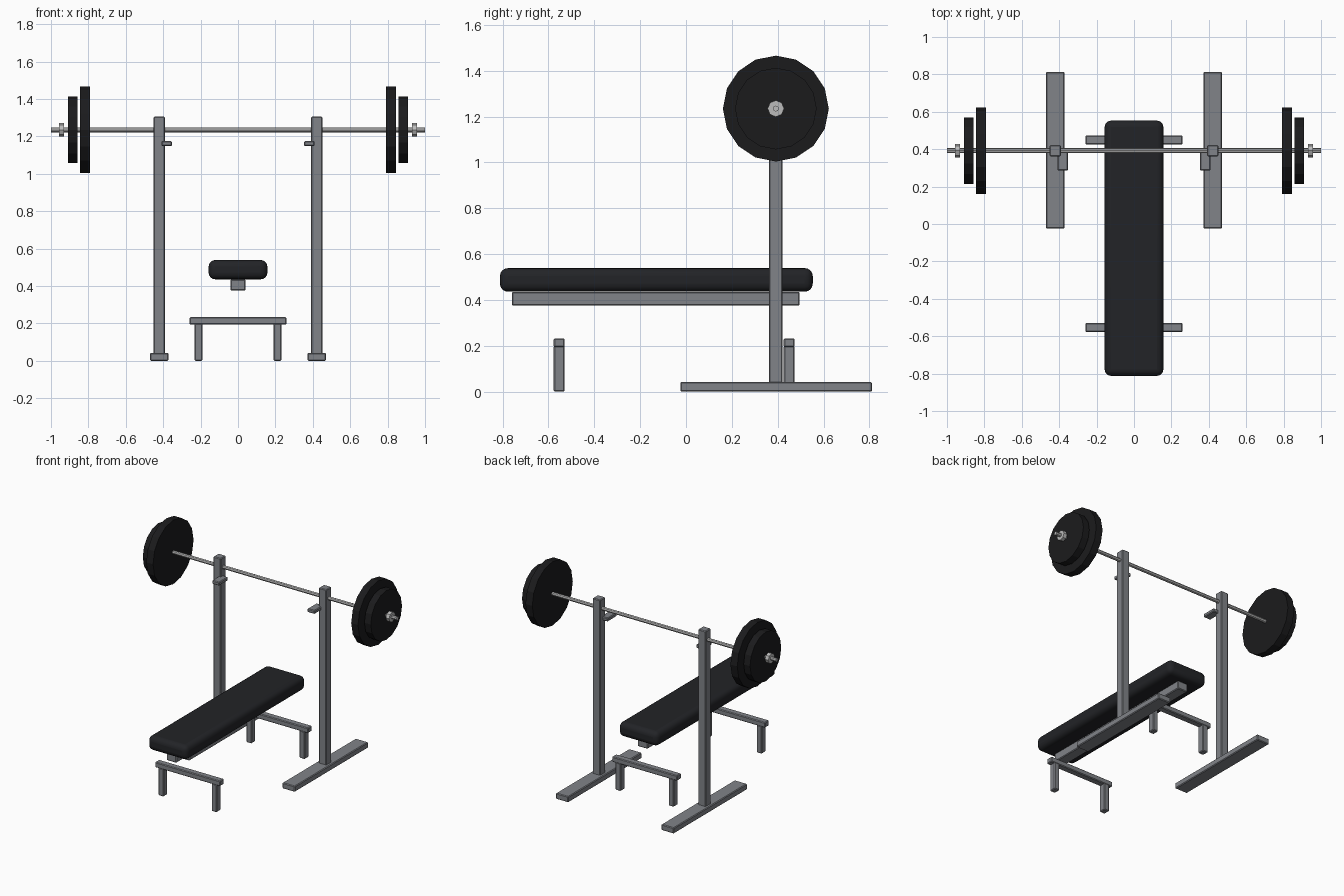
import bpy
import math

if "Cube" in bpy.data.objects:
    bpy.data.objects.remove(bpy.data.objects["Cube"])


def material(name, color):
    m = bpy.data.materials.new(name)
    m.diffuse_color = (*color, 1)
    m.use_nodes = True
    m.node_tree.nodes["Principled BSDF"].inputs["Base Color"].default_value = m.diffuse_color
    return m


BLACK = material("black_vinyl", (0.016, 0.017, 0.02))
IRON = material("black_iron", (0.011, 0.011, 0.012))
STEEL = material("painted_steel", (0.22, 0.23, 0.25))
CHROME = material("bright_steel", (0.5, 0.5, 0.5))


def box(name, x, y, z, mat=STEEL, bevel=0.005, segments=1):
    """Bevelled box from (min, max) ranges on each axis."""
    ranges = (x, y, z)
    bpy.ops.mesh.primitive_cube_add(size=1, location=[(a + b) / 2 for a, b in ranges])
    ob = bpy.context.object
    ob.name = name
    ob.scale = [b - a for a, b in ranges]
    bpy.ops.object.transform_apply(location=False, rotation=False, scale=True)
    ob.data.materials.append(mat)
    mod = ob.modifiers.new("Bevel", 'BEVEL')
    mod.width, mod.segments = bevel, segments
    return ob


BAR_Y, BAR_Z = 0.392, 1.235


def disc(name, x0, x1, radius, sides, mat):
    """Cylinder along the barbell axis."""
    bpy.ops.mesh.primitive_cylinder_add(
        vertices=sides, radius=radius, depth=abs(x1 - x0),
        location=((x0 + x1) / 2, BAR_Y, BAR_Z), rotation=(0, math.pi / 2, 0))
    ob = bpy.context.object
    ob.name = name
    ob.data.materials.append(mat)
    return ob


def span(side, a, b):
    return tuple(sorted((side * a, side * b)))


# Bench pad and the rail beneath it
pad = box("bench_pad", (-0.157, 0.157), (-0.812, 0.553), (0.436, 0.539), BLACK, 0.035, 4)
bpy.ops.object.shade_smooth_by_angle(angle=math.radians(40))
box("bench_rail", (-0.04, 0.04), (-0.76, 0.496), (0.375, 0.435))

# Low supports: crossbar with two legs
for end, y in (("front", -0.553), ("rear", 0.45)):
    depth = (y - 0.024, y + 0.024)
    box(end + "_crossbar", (-0.26, 0.26), depth, (0.195, 0.233))
    for side, label in ((-1, "left"), (1, "right")):
        box(f"{end}_leg_{label}", span(side, 0.191, 0.233), depth, (0, 0.2))

for side, label in ((-1, "left"), (1, "right")):
    # Rack: foot, upright and bar rest
    box("rack_foot_" + label, span(side, 0.371, 0.471), (-0.025, 0.812), (0, 0.042))
    box("rack_upright_" + label, span(side, 0.391, 0.451), (0.362, 0.422), (0.035, 1.306))
    box("bar_rest_" + label, span(side, 0.352, 0.41), (0.287, 0.39), (1.148, 1.174))
    # Weight plates and collar
    disc("large_plate_" + label, side * 0.791, side * 0.845, 0.231, 16, IRON)
    disc("small_plate_" + label, side * 0.859, side * 0.91, 0.178, 16, IRON)
    disc("collar_" + label, side * 0.93, side * 0.957, 0.036, 8, CHROME)

# Barbell shaft
disc("barbell_shaft", -1, 1, 0.013, 8, CHROME)
